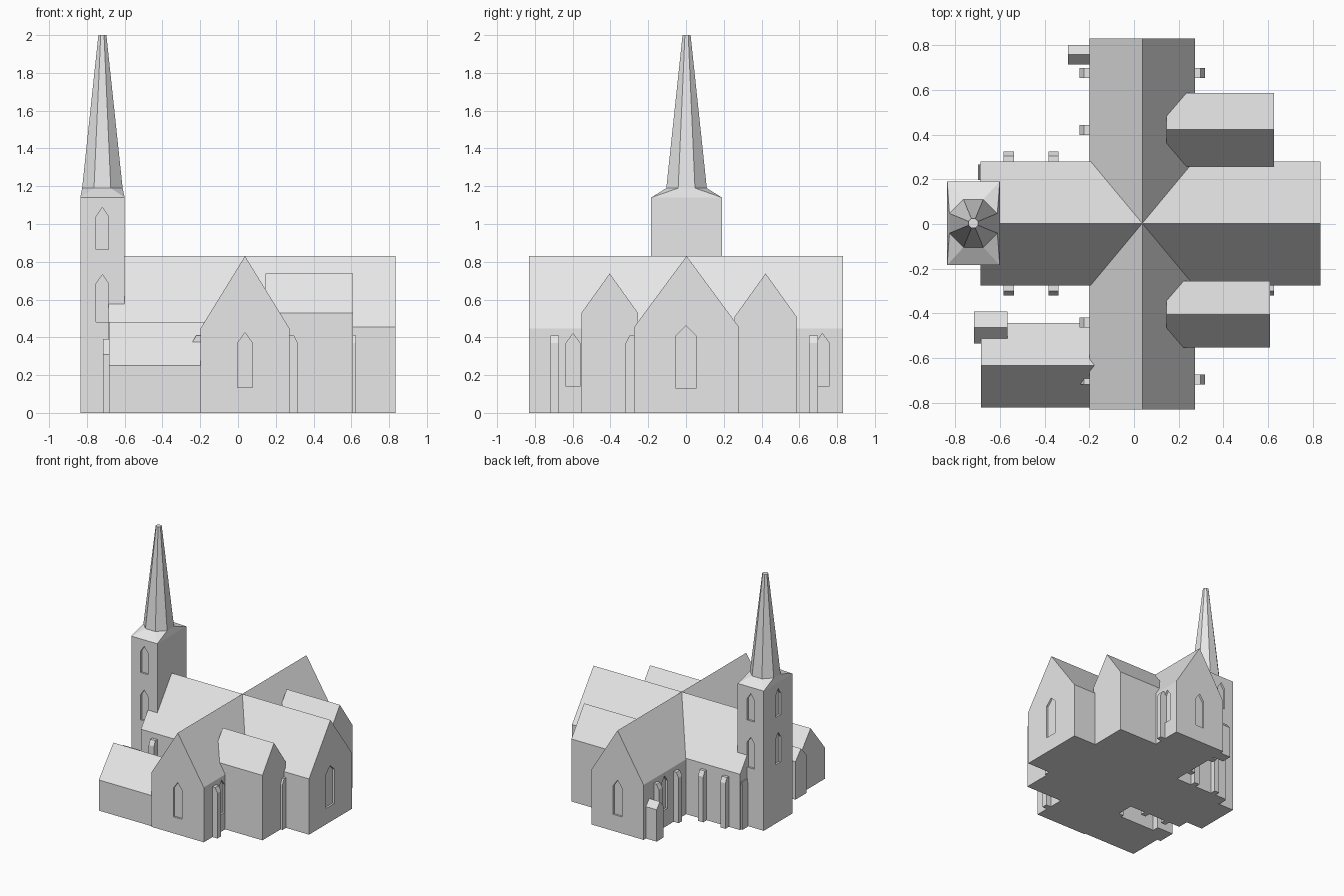
import bpy, bmesh, math
from mathutils import Vector

if "Cube" in bpy.data.objects:
    bpy.data.objects.remove(bpy.data.objects["Cube"])

stone = bpy.data.materials.new("light_grey_stone")
stone.diffuse_color = (0.8, 0.8, 0.8, 1)
stone.use_nodes = True
stone.node_tree.nodes["Principled BSDF"].inputs["Base Color"].default_value = stone.diffuse_color


def finish(name, bm):
    """Turn a bmesh into a named stone object."""
    bmesh.ops.recalc_face_normals(bm, faces=bm.faces)
    mesh = bpy.data.meshes.new(name)
    bm.to_mesh(mesh)
    bm.free()
    mesh.materials.append(stone)
    ob = bpy.data.objects.new(name, mesh)
    bpy.context.collection.objects.link(ob)
    return ob


def prism(bm, profile, start, along):
    """Extrude a closed loop of 3D points."""
    a = [bm.verts.new(Vector(p) + Vector(start)) for p in profile]
    b = [bm.verts.new(v.co + Vector(along)) for v in a]
    bm.faces.new(a)
    bm.faces.new(b)
    for i in range(len(a)):
        j = (i + 1) % len(a)
        bm.faces.new((a[i], a[j], b[j], b[i]))


def gabled(name, axis, lo, hi, side0, side1, eave, ridge):
    """Gable-roofed block whose ridge runs along x or y."""
    mid = (side0 + side1) / 2
    pts = [(side0, 0), (side1, 0), (side1, eave), (mid, ridge), (side0, eave)]
    bm = bmesh.new()
    if axis == 'x':
        prism(bm, [(0, s, z) for s, z in pts], (lo, 0, 0), (hi - lo, 0, 0))
    else:
        prism(bm, [(s, 0, z) for s, z in pts], (0, lo, 0), (0, hi - lo, 0))
    return finish(name, bm)


def cut_windows(host, windows, depth=0.015):
    """Recess pointed windows: (x, y, outward direction, width, sill, shoulder, tip)."""
    bm = bmesh.new()
    for x, y, (nx, ny), w, sill, shoulder, tip in windows:
        pts = [(-w / 2, sill), (w / 2, sill), (w / 2, shoulder), (0, tip), (-w / 2, shoulder)]
        prism(bm, [(-ny * s, nx * s, z) for s, z in pts],
              (x - nx * depth, y - ny * depth, 0), (nx * 0.05, ny * 0.05, 0))
    cutter = finish("window_cutter", bm)
    cutter.hide_render = True
    mod = host.modifiers.new("windows", 'BOOLEAN')
    mod.operation, mod.object, mod.solver = 'DIFFERENCE', cutter, 'EXACT'
    bpy.context.view_layer.objects.active = host
    bpy.ops.object.modifier_apply(modifier=mod.name)
    bpy.data.objects.remove(cutter)


def buttress(name, x, y, n, height=0.41, depth=0.045, width=0.046):
    """Wall buttress with a weathered, sloping top."""
    nx, ny = n
    pts = [(-0.02, 0), (depth, 0), (depth, height - 0.04), (depth * 0.55, height), (-0.02, height)]
    bm = bmesh.new()
    prism(bm, [(nx * d, ny * d, z) for d, z in pts],
          (x - abs(ny) * width / 2, y - abs(nx) * width / 2, 0),
          (abs(ny) * width, abs(nx) * width, 0))
    finish(name, bm)


N, S, E, W = (0, 1), (0, -1), (1, 0), (-1, 0)

# Main cross-shaped body
nave = gabled("nave", 'x', -0.685, 0.833, -0.274, 0.28, 0.455, 0.83)
cut_windows(nave, [(0.833, 0, E, 0.105, 0.13, 0.41, 0.46)])
transept = gabled("transept", 'y', -0.83, 0.83, -0.198, 0.272, 0.448, 0.83)
small = (0.072, 0.14, 0.37, 0.42)
cut_windows(transept, [
    (0.037, -0.83, S, 0.078, 0.135, 0.37, 0.425),
    (0.037, 0.83, N, 0.078, 0.135, 0.37, 0.425),
    (0.272, -0.598, E, *small), (0.272, 0.722, E, *small),
    (-0.198, 0.56, W, *small)])

# Side chapels and low annex
gabled("north_chapel", 'x', 0.145, 0.625, 0.258, 0.585, 0.51, 0.738)
gabled("south_chapel", 'x', 0.145, 0.608, -0.553, -0.255, 0.53, 0.738)
gabled("annex", 'x', -0.683, -0.15, -0.82, -0.443, 0.25, 0.482)

# Small gabled porches
gabled("annex_porch", 'x', -0.715, -0.565, -0.535, -0.39, 0.31, 0.39)
gabled("transept_porch", 'x', -0.295, -0.18, 0.713, 0.8, 0.26, 0.31)

# Tower with pointed windows on three sides
tx, ty = -0.718, 0.003
x0, x1, y0, y1, top = -0.835, -0.6, -0.184, 0.19, 1.14
bm = bmesh.new()
prism(bm, [(x0, y0, 0), (x1, y0, 0), (x1, y1, 0), (x0, y1, 0)], (0, 0, 0), (0, 0, top))
tower = finish("tower", bm)
openings = []
for x, y, n in ((tx, y0, S), (tx, y1, N), (x0, ty, W)):
    openings += [(x, y, n, 0.065, 0.865, 1.04, 1.088), (x, y, n, 0.065, 0.48, 0.685, 0.732)]
cut_windows(tower, openings)

# Spire: rectangular skirt blending to a tapering octagon
bm = bmesh.new()
base = [bm.verts.new(p) for p in ((x1, y1, top), (x0, y1, top), (x0, y0, top), (x1, y0, top))]


def octagon(radius, z):
    return [bm.verts.new((tx + radius * math.cos(a), ty + radius * math.sin(a), z))
            for a in (math.radians(22.5 + 45 * i) for i in range(8))]


low, tip = octagon(0.116, 1.19), octagon(0.023, 2.0)
for i in range(8):
    j = (i + 1) % 8
    bm.faces.new((low[i], low[j], tip[j], tip[i]))
for i in range(4):
    a, b, c = low[2 * i], low[2 * i + 1], low[(2 * i + 2) % 8]
    bm.faces.new((base[i], b, a))
    bm.faces.new((base[i], base[(i + 1) % 4], c, b))
bm.faces.new(tip)
bm.faces.new(base)
finish("spire", bm)

# Buttresses along the walls
for x in (-0.56, -0.36):
    buttress("nave_north_buttress", x, 0.28, N)
    buttress("nave_south_buttress", x, -0.274, S)
buttress("nave_south_buttress", 0.602, -0.274, S)
for y in (0.675, -0.695):
    buttress("transept_east_buttress", 0.272, y, E)
for y in (0.675, 0.42, -0.44, -0.695):
    buttress("transept_west_buttress", -0.198, y, W)
buttress("nave_west_buttress", -0.685, 0.232, W, height=0.39, depth=0.012, width=0.07)
